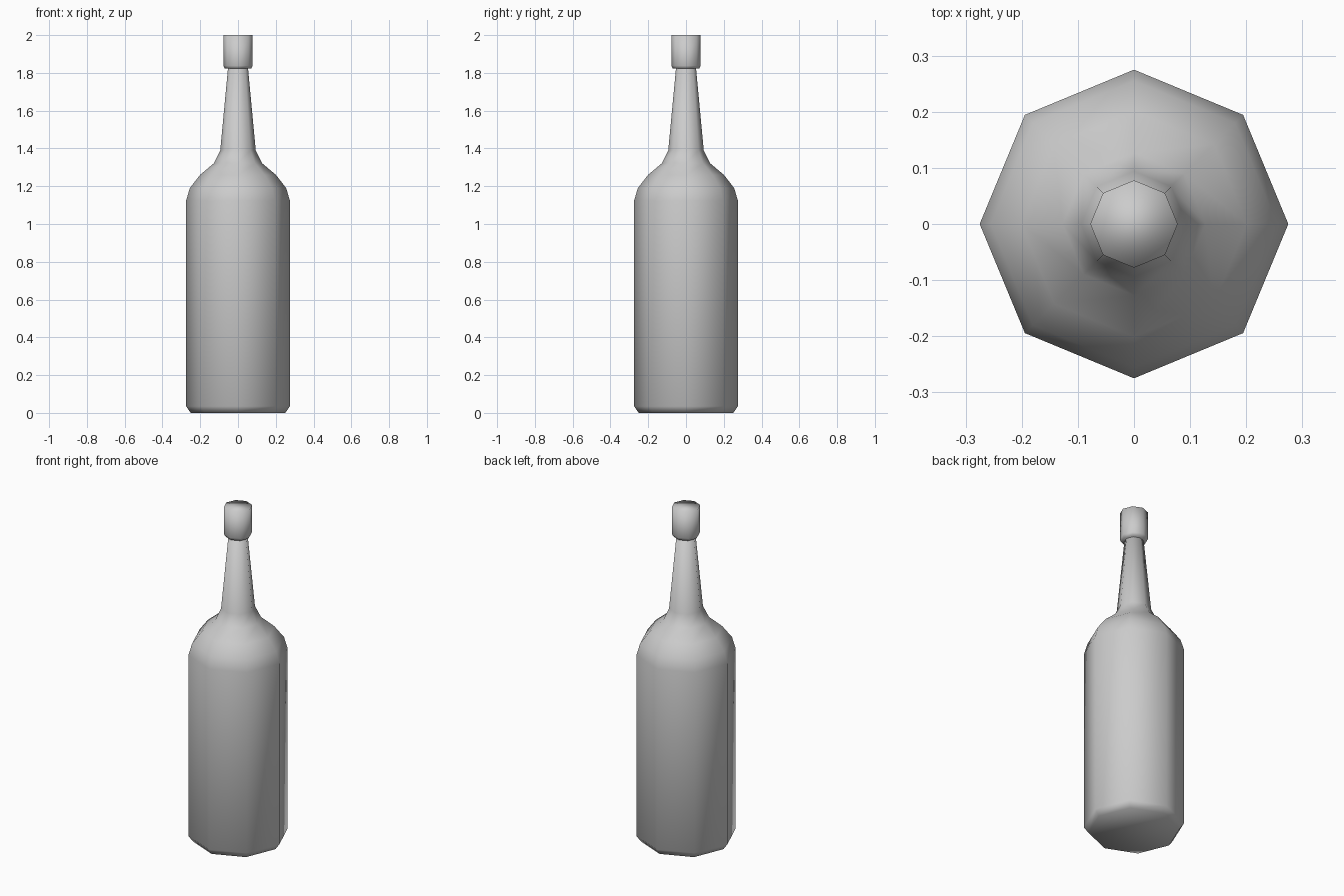
import bpy, bmesh
from math import sin, cos, tau

if "Cube" in bpy.data.objects:
    bpy.data.objects.remove(bpy.data.objects["Cube"])

SIDES = 8


def lathe(name, profile):
    """Spin (radius, height) points into a capped, smooth eight-sided solid."""
    bm = bmesh.new()
    rings = [[bm.verts.new((r * cos(tau * i / SIDES), r * sin(tau * i / SIDES), z))
              for i in range(SIDES)] for r, z in profile]
    for low, high in zip(rings, rings[1:]):
        for i in range(SIDES):
            j = (i + 1) % SIDES
            bm.faces.new((low[i], low[j], high[j], high[i]))
    bm.faces.new(rings[0][::-1])
    bm.faces.new(rings[-1])
    for face in bm.faces:
        face.smooth = True
    mesh = bpy.data.meshes.new(name)
    bm.to_mesh(mesh)
    bm.free()
    obj = bpy.data.objects.new(name, mesh)
    bpy.context.collection.objects.link(obj)
    return obj


# Bottle: bevelled foot, straight body, rounded shoulder, tapering neck
lathe("bottle_body", [
    (0.25, 0.0), (0.275, 0.035), (0.275, 1.123), (0.255, 1.19),
    (0.201, 1.26), (0.127, 1.322), (0.094, 1.39), (0.053, 1.825),
])

# Cap: slightly chamfered lower rim
lathe("bottle_cap", [(0.07, 1.822), (0.078, 1.838), (0.078, 2.0)])
